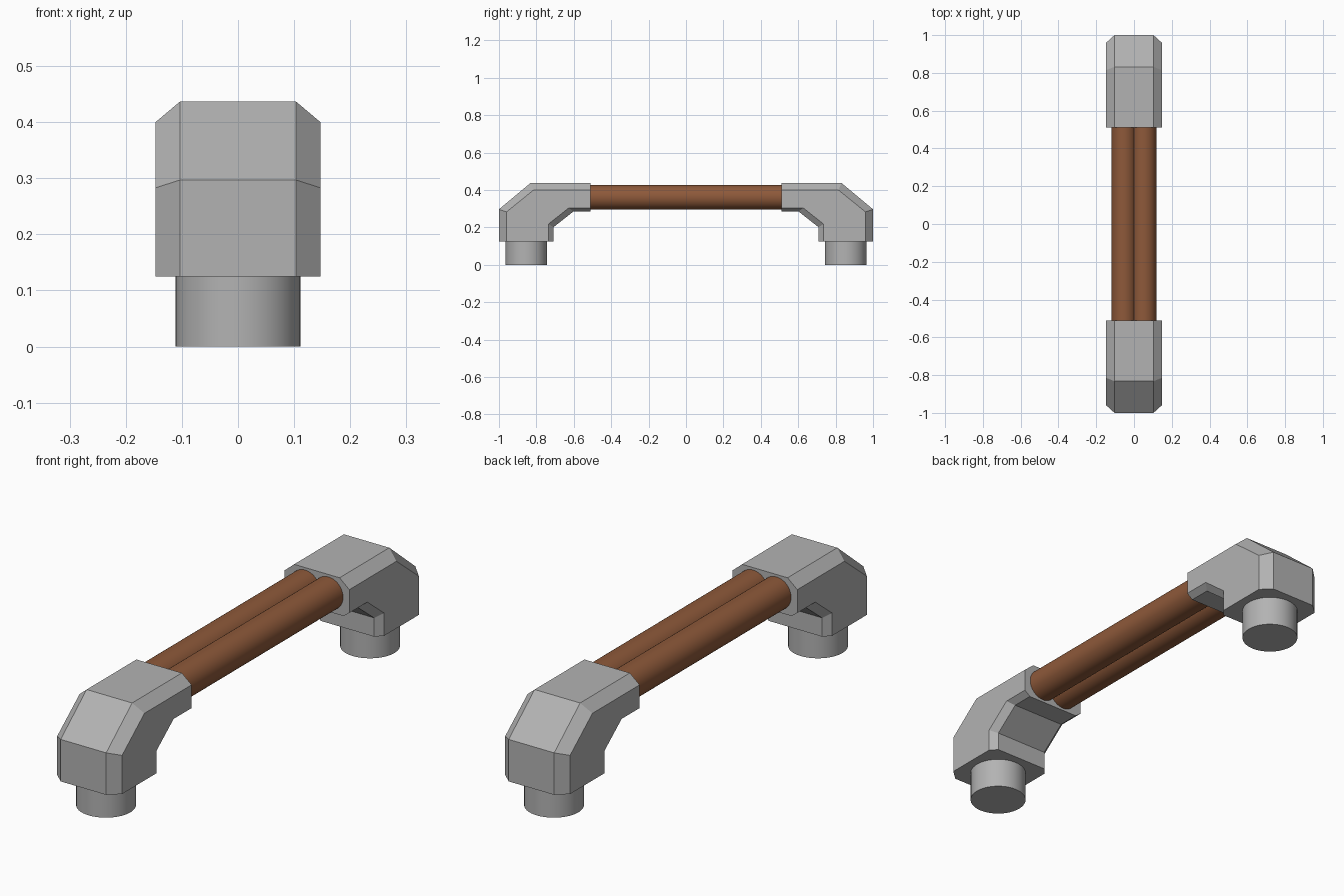
import bpy, bmesh, math
from mathutils import Matrix

if "Cube" in bpy.data.objects:
    bpy.data.objects.remove(bpy.data.objects["Cube"])


def material(name, rgb):
    m = bpy.data.materials.new(name)
    m.diffuse_color = (*rgb, 1)
    m.use_nodes = True
    m.node_tree.nodes["Principled BSDF"].inputs["Base Color"].default_value = m.diffuse_color
    return m


grey = material("grey metal", (0.45, 0.45, 0.45))
brown = material("copper brown", (0.27, 0.10, 0.042))


def finish(bm, name, mat, smooth=False):
    bmesh.ops.recalc_face_normals(bm, faces=bm.faces)
    mesh = bpy.data.meshes.new(name)
    bm.to_mesh(mesh)
    bm.free()
    mesh.materials.append(mat)
    ob = bpy.data.objects.new(name, mesh)
    bpy.context.collection.objects.link(ob)
    if smooth:
        bpy.ops.object.select_all(action='DESELECT')
        ob.select_set(True)
        bpy.context.view_layer.objects.active = ob
        bpy.ops.object.shade_smooth_by_angle(angle=math.radians(35))


def cylinder(name, mat, radius, length, matrix):
    bm = bmesh.new()
    bmesh.ops.create_cone(bm, cap_ends=True, segments=48, radius1=radius,
                          radius2=radius, depth=length, matrix=matrix)
    finish(bm, name, mat, True)


# Elbow edge rails: half width, then (y, z) from the arm end down to the foot
RAILS = [
    (0.103, [(0.51, 0.437), (0.832, 0.437), (1.0, 0.297), (1.0, 0.125)]),
    (0.147, [(0.51, 0.400), (0.815, 0.400), (0.96, 0.283), (0.96, 0.125)]),
    (0.147, [(0.51, 0.305), (0.626, 0.305), (0.736, 0.218), (0.736, 0.125)]),
    (0.121, [(0.51, 0.285), (0.602, 0.285), (0.708, 0.202), (0.708, 0.125)]),
]


def elbow(name, side):
    bm = bmesh.new()
    rings = []
    for i in range(4):
        right = [(w, side * p[i][0], p[i][1]) for w, p in RAILS]
        left = [(-x, y, z) for x, y, z in reversed(right)]
        rings.append([bm.verts.new(c) for c in right + left])
    for a, b in zip(rings, rings[1:]):
        for j in range(8):
            k = (j + 1) % 8
            bm.faces.new((a[j], a[k], b[k], b[j]))
    bm.faces.new(rings[0])
    bm.faces.new(rings[-1])
    finish(bm, name, grey)


# Chamfered elbows with round feet
for label, side in (("front", -1), ("back", 1)):
    elbow(label + "_elbow", side)
    cylinder(label + "_foot", grey, 0.111, 0.14,
             Matrix.Translation((0, side * 0.854, 0.07)))

# Twin bars joining the elbows
for label, x in (("left", -0.053), ("right", 0.053)):
    cylinder(label + "_bar", brown, 0.066, 1.06,
             Matrix.Translation((x, 0, 0.361)) @ Matrix.Rotation(math.pi / 2, 4, 'X'))
